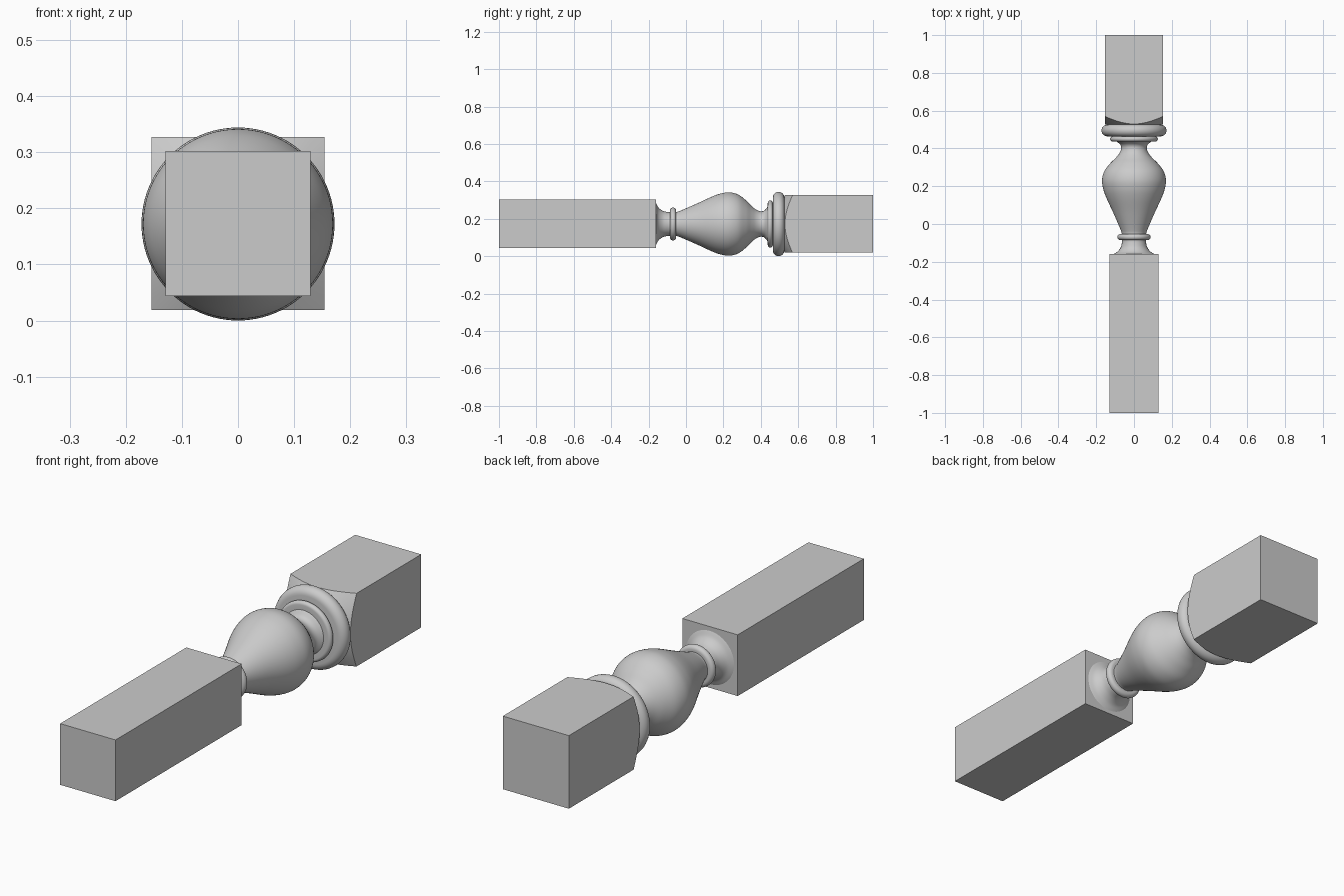
import bpy, bmesh, math
from mathutils import Vector, Matrix

if "Cube" in bpy.data.objects:
    bpy.data.objects.remove(bpy.data.objects["Cube"])

AXIS_Z = 0.172   # height of the turning axis


def spline(pts, steps=6):
    """Smooth curve through (y, radius) points."""
    p = [Vector(q) for q in pts]
    p = [2 * p[0] - p[1]] + p + [2 * p[-1] - p[-2]]
    out = []
    for i in range(1, len(p) - 2):
        a, b, c, d = p[i - 1:i + 3]
        for k in range(steps):
            t = k / steps
            out.append(0.5 * (2 * b + (c - a) * t + (2 * a - 5 * b + 4 * c - d) * t * t
                              + (3 * b - a - 3 * c + d) * t ** 3))
    return [tuple(v) for v in out] + [tuple(pts[-1])]


def bead(y, half, radius, inner, n=12):
    """Half-round ring profile from the core out and back."""
    arc = [(y - half * math.cos(math.pi * i / n),
            radius - half + half * math.sin(math.pi * i / n)) for i in range(n + 1)]
    return [(y - half, inner)] + arc + [(y + half, inner)]


def finish(name, bm):
    bmesh.ops.recalc_face_normals(bm, faces=bm.faces)
    me = bpy.data.meshes.new(name)
    bm.to_mesh(me)
    bm.free()
    ob = bpy.data.objects.new(name, me)
    bpy.context.collection.objects.link(ob)
    return ob


def lathe(name, profile, n=96):
    """Turn a (y, radius) profile about the long axis, capped at both ends."""
    bm = bmesh.new()
    rings = [[bm.verts.new((r * math.cos(2 * math.pi * i / n), y,
                            AXIS_Z + r * math.sin(2 * math.pi * i / n)))
              for i in range(n)] for y, r in profile]
    for a, b in zip(rings, rings[1:]):
        for i in range(n):
            bm.faces.new((a[i], a[(i + 1) % n], b[(i + 1) % n], b[i]))
    bm.faces.new(rings[0])
    bm.faces.new(rings[-1])
    return finish(name, bm)


def block(name, half, y0, y1):
    bm = bmesh.new()
    bmesh.ops.create_cube(bm, size=1, matrix=Matrix.Translation((0, (y0 + y1) / 2, AXIS_Z + 0.001))
                          @ Matrix.Diagonal((2 * half, y1 - y0, 2 * half, 1)))
    return finish(name, bm)


def smooth(ob):
    bpy.ops.object.select_all(action='DESELECT')
    ob.select_set(True)
    bpy.context.view_layer.objects.active = ob
    bpy.ops.object.shade_smooth_by_angle(angle=math.radians(30))


# square end blocks
block("long_square_block", 0.129, -1.0, -0.16)
short = block("short_square_block", 0.154, 0.527, 1.0)

# turned shoulder: the corners of the short block are cut by a cone
cutter = lathe("shoulder_cutter", [(0.50, 0.107), (0.529, 0.154), (0.59, 0.25), (1.1, 0.25)])
mod = short.modifiers.new("shoulder", 'BOOLEAN')
mod.operation = 'INTERSECT'
mod.solver = 'EXACT'
mod.object = cutter
bpy.context.view_layer.objects.active = short
bpy.ops.object.modifier_apply(modifier=mod.name)
bpy.data.objects.remove(cutter)
smooth(short)

# turned middle: flare, small ring, vase, neck, two rings
flare = spline([(-0.16, 0.112), (-0.147, 0.088), (-0.125, 0.071), (-0.10, 0.064), (-0.085, 0.063)])
vase = spline([(-0.053, 0.064), (-0.03, 0.071), (0.06, 0.110), (0.14, 0.147), (0.19, 0.164),
               (0.235, 0.169), (0.28, 0.157), (0.32, 0.127), (0.35, 0.097), (0.375, 0.077),
               (0.40, 0.068), (0.42, 0.073), (0.437, 0.093)])
profile = (flare + bead(-0.069, 0.016, 0.088, 0.063) + vase
           + bead(0.45, 0.013, 0.126, 0.10) + bead(0.495, 0.031, 0.172, 0.118)
           + [(0.54, 0.118)])
smooth(lathe("turned_baluster", profile))
